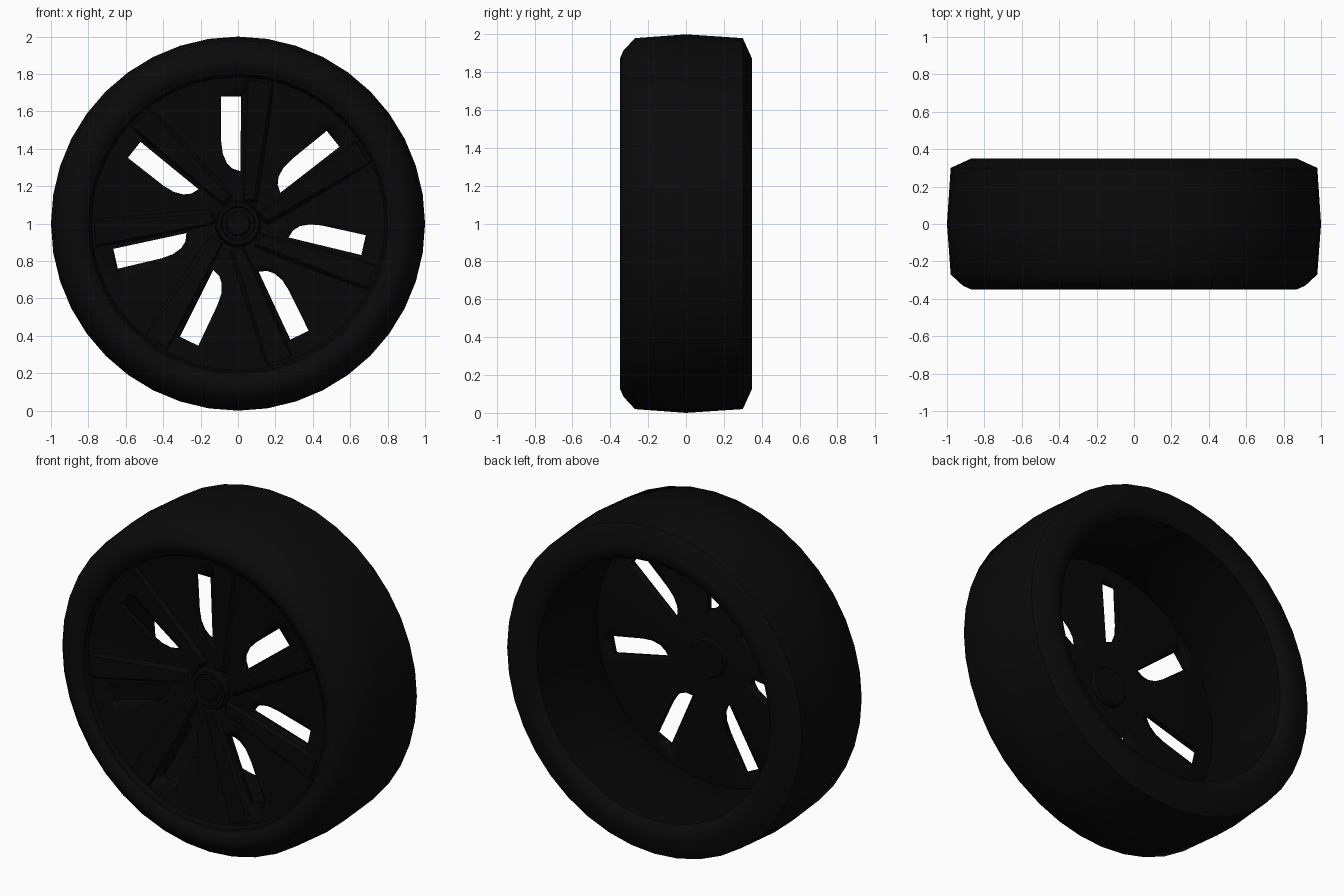
import bpy, bmesh, math
from mathutils import Matrix, Vector

if "Cube" in bpy.data.objects:
    bpy.data.objects.remove(bpy.data.objects["Cube"])

SPOKES = 7
STEP = 2 * math.pi / SPOKES
CENTRE = Vector((0, 0, 1))


def material(name, c):
    m = bpy.data.materials.new(name)
    m.diffuse_color = (c, c, c, 1)
    m.use_nodes = True
    m.node_tree.nodes["Principled BSDF"].inputs["Base Color"].default_value = m.diffuse_color
    return m


RUBBER = material("rubber", 0.003)
ALLOY = material("dark_alloy", 0.002)


def finish(bm, name, mat, angle=30):
    bmesh.ops.remove_doubles(bm, verts=bm.verts, dist=1e-5)
    bmesh.ops.recalc_face_normals(bm, faces=bm.faces)
    bmesh.ops.translate(bm, verts=bm.verts, vec=CENTRE)
    me = bpy.data.meshes.new(name)
    bm.to_mesh(me)
    bm.free()
    ob = bpy.data.objects.new(name, me)
    bpy.context.collection.objects.link(ob)
    me.materials.append(mat)
    bpy.ops.object.select_all(action='DESELECT')
    ob.select_set(True)
    bpy.context.view_layer.objects.active = ob
    bpy.ops.object.shade_smooth_by_angle(angle=math.radians(angle))
    return ob


def lathe(name, profile, mat, sides=40, angle=30):
    """Revolve (radius, y) points around the axle."""
    bm = bmesh.new()
    rings = []
    for i in range(sides):
        t = 2 * math.pi * i / sides
        rings.append([bm.verts.new((r * math.sin(t), y, r * math.cos(t))) for r, y in profile])
    for i in range(sides):
        a, b = rings[i], rings[(i + 1) % sides]
        for j in range(len(profile) - 1):
            bm.faces.new((a[j], a[j + 1], b[j + 1], b[j]))
    bmesh.ops.dissolve_degenerate(bm, dist=1e-5, edges=bm.edges)
    return finish(bm, name, mat, angle)


def radial_prisms(name, front, back, mat):
    """Repeat a prism between two matching (x, y, z) loops around the axle."""
    bm = bmesh.new()
    for s in range(SPOKES):
        rot = Matrix.Rotation(s * STEP, 4, 'Y')
        f = [bm.verts.new(rot @ Vector(p)) for p in front]
        b = [bm.verts.new(rot @ Vector(p)) for p in back]
        bm.faces.new(f)
        bm.faces.new(b[::-1])
        for i in range(len(f)):
            j = (i + 1) % len(f)
            bm.faces.new((f[i], b[i], b[j], f[j]))
    return finish(bm, name, mat)


# Tyre: crowned tread, chamfered shoulders, sidewalls turning in to the rim
lathe("tyre", [(0.80, -0.31), (0.82, -0.33), (0.87, -0.35), (0.915, -0.33), (0.98, -0.27),
               (1.0, 0), (0.98, 0.30), (0.87, 0.35), (0.80, 0.34), (0.775, 0.31)], RUBBER, angle=60)

# Rim barrel, open at the back
lathe("rim_barrel", [(0.815, -0.33), (0.80, -0.325), (0.78, -0.29), (0.77, 0.0), (0.775, 0.31)], ALLOY)

# Wheel face: shallow dish pierced by seven curved windows
face = lathe("wheel_face", [(0.0, -0.25), (0.25, -0.255), (0.68, -0.285), (0.785, -0.30),
                            (0.785, -0.265), (0.68, -0.25), (0.25, -0.22), (0.0, -0.22)], ALLOY)
window = [(-0.092, 0.68), (0.017, 0.68), (0.012, 0.28), (-0.03, 0.295),
          (-0.06, 0.325), (-0.082, 0.375), (-0.09, 0.44)]
cutter = radial_prisms("window_cutter", [(x, -0.5, z) for x, z in window],
                       [(x, 0.1, z) for x, z in window], ALLOY)
cutter.hide_render = True
mod = face.modifiers.new("windows", 'BOOLEAN')
mod.operation = 'DIFFERENCE'
mod.solver = 'EXACT'
mod.object = cutter
bpy.context.view_layer.objects.active = face
bpy.ops.object.modifier_apply(modifier=mod.name)
bpy.data.objects.remove(cutter)

# Raised spoke blades beside each window, tapering to the hub
top = [(0.055, -0.31, 0.765), (0.18, -0.31, 0.75), (0.085, -0.275, 0.13), (0.035, -0.275, 0.13)]
base = [(0.03, -0.27, 0.78), (0.21, -0.27, 0.75), (0.115, -0.235, 0.10), (0.02, -0.235, 0.10)]
radial_prisms("spoke_blades", top, base, ALLOY)

# Hub with a plain stepped centre cap
lathe("hub", [(0.0, -0.285), (0.06, -0.285), (0.068, -0.275), (0.085, -0.275), (0.092, -0.29),
              (0.112, -0.29), (0.125, -0.25), (0.12, -0.22), (0.107, -0.20), (0.0, -0.20)],
      ALLOY, sides=24)
